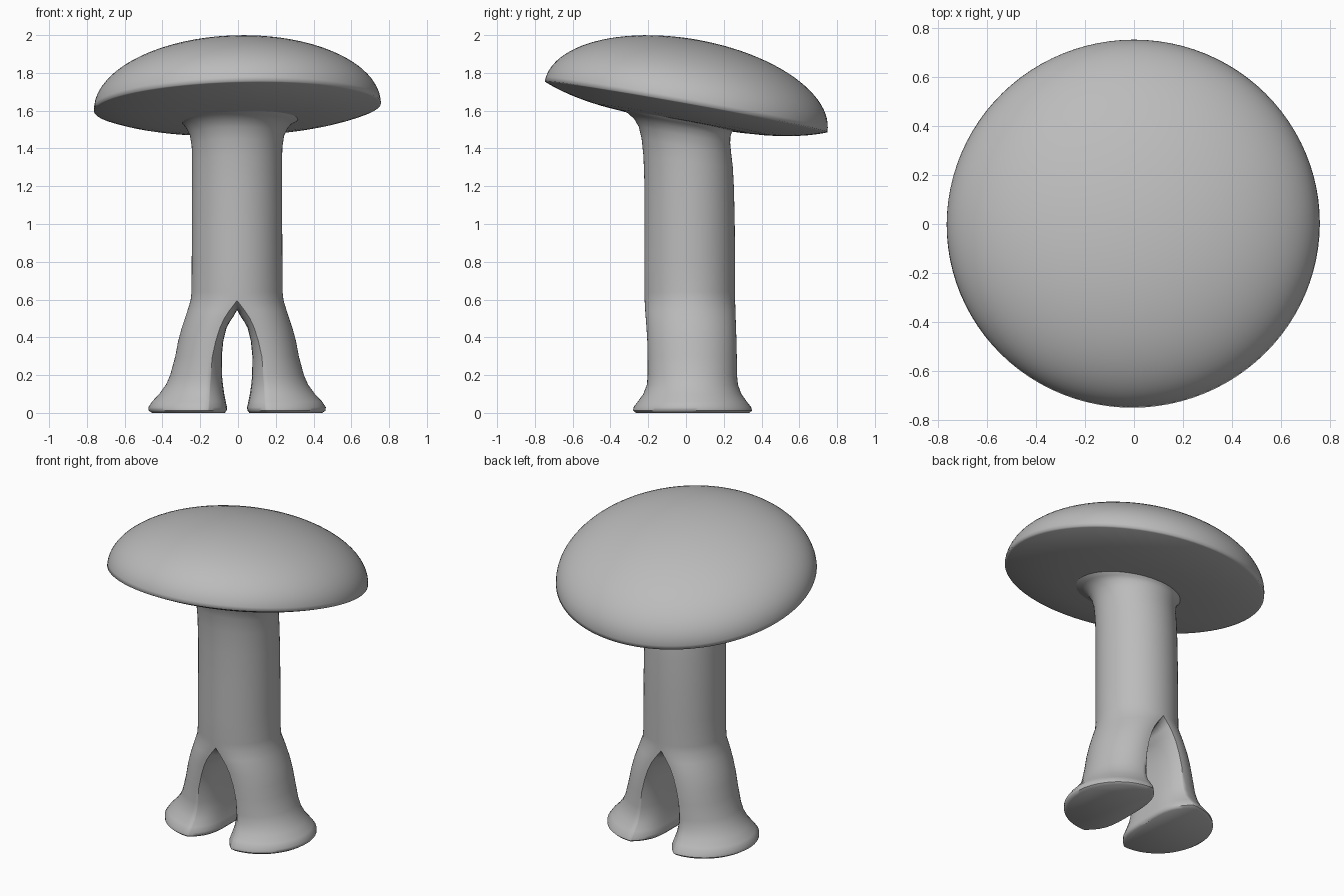
import bpy, bmesh, math
from mathutils import Matrix

if "Cube" in bpy.data.objects:
    bpy.data.objects.remove(bpy.data.objects["Cube"])

grey = bpy.data.materials.new("mid grey")
grey.diffuse_color = (0.5, 0.5, 0.5, 1)
grey.use_nodes = True
grey.node_tree.nodes["Principled BSDF"].inputs["Base Color"].default_value = grey.diffuse_color


def finish(name, bm):
    bmesh.ops.recalc_face_normals(bm, faces=bm.faces)
    me = bpy.data.meshes.new(name)
    bm.to_mesh(me)
    bm.free()
    me.materials.append(grey)
    ob = bpy.data.objects.new(name, me)
    bpy.context.collection.objects.link(ob)
    for p in me.polygons:
        p.use_smooth = True
    return ob


def bridge(bm, a, b, closed):
    n = len(a)
    for i in range(n if closed else n - 1):
        j = (i + 1) % n
        bm.faces.new((a[i], a[j], b[j], b[i]))


# Cap: half ellipsoid with a shallow bulging underside, tipped backwards
A, H, BULGE, SEG = 0.76, 0.36, 0.085, 96
profile = [(A * math.sin(t), H * math.cos(t))
           for t in (math.pi / 2 * i / 24 for i in range(1, 25))]
profile += [(r * A, -BULGE * (1 - r ** 3.5))
            for r in (0.985, 0.96, 0.92, 0.87, 0.8, 0.7, 0.6, 0.45, 0.25, 0.1)]
bm = bmesh.new()
rings = [[bm.verts.new((r * math.cos(2 * math.pi * k / SEG),
                        r * math.sin(2 * math.pi * k / SEG), z))
          for k in range(SEG)] for r, z in profile]
for a, b in zip(rings, rings[1:]):
    bridge(bm, a, b, True)
for ring, z in ((rings[0], H), (rings[-1], -BULGE)):
    tip = bm.verts.new((0, 0, z))
    for k in range(SEG):
        bm.faces.new((ring[k], ring[(k + 1) % SEG], tip))
bm.transform(Matrix.Translation((-0.003, 0, 1.62))
             @ Matrix.Rotation(math.radians(-1.6), 4, 'Y')
             @ Matrix.Rotation(math.radians(-10.2), 4, 'X'))
finish("mushroom_cap", bm)

# Stem and legs: one side lofted from D-shaped sections, then mirrored
NO, NI = 33, 17     # points on the outer curve and inner flat side
# leg sections: z, inner x, outer x, front y, back y, corner rounding
legs = [(0.0, 0.065, 0.45, -0.265, 0.335, 0.10),
        (0.012, 0.055, 0.468, -0.28, 0.35, 0.10),
        (0.03, 0.053, 0.47, -0.278, 0.345, 0.10),
        (0.06, 0.06, 0.45, -0.255, 0.322, 0.09),
        (0.10, 0.068, 0.412, -0.226, 0.293, 0.08),
        (0.15, 0.075, 0.376, -0.207, 0.275, 0.07),
        (0.20, 0.08, 0.354, -0.203, 0.27, 0.06),
        (0.30, 0.081, 0.327, -0.203, 0.269, 0.05),
        (0.38, 0.073, 0.312, -0.205, 0.267, 0.04),
        (0.45, 0.056, 0.293, -0.209, 0.265, 0.035),
        (0.50, 0.038, 0.276, -0.213, 0.263, 0.03),
        (0.54, 0.02, 0.263, -0.216, 0.262, 0.022),
        (0.595, 0.0, 0.246, -0.219, 0.26, 0.0)]
# stem sections: z, half width, front y, back y, slope
stem = [(0.64, 0.241, -0.221, 0.26, 0.0), (0.8, 0.24, -0.221, 0.26, 0.0),
        (1.0, 0.239, -0.22, 0.258, 0.0), (1.2, 0.238, -0.22, 0.254, 0.05),
        (1.33, 0.238, -0.225, 0.248, 0.12), (1.41, 0.24, -0.235, 0.24, 0.18),
        (1.47, 0.25, -0.25, 0.234, 0.18), (1.505, 0.268, -0.273, 0.235, 0.18),
        (1.53, 0.29, -0.305, 0.243, 0.18), (1.545, 0.32, -0.345, 0.26, 0.18),
        (1.56, 0.33, -0.36, 0.27, 0.18)]


def outer(xin, xout, y0, y1, r, z, slope=0.0):
    pts = []
    for i in range(NO):
        a = math.pi * (i / (NO - 1) - 0.5)
        y = (y0 + y1) / 2 + (y1 - y0) / 2 * math.sin(a)
        c = 0.0 if i in (0, NO - 1) else math.cos(a)
        pts.append((xin + r + (xout - xin - r) * c, y, z - slope * y))
    return pts


bm = bmesh.new()
loops = []
for z, xin, xout, y0, y1, r in legs:
    pts = outer(xin, xout, y0, y1, r, z)
    arch = max(0.0, (z - 0.45) / 0.145) * 0.05
    for i in range(1, NI + 1):
        t = math.cos(math.pi * i / (NI + 1))
        pts.append((xin + r * t ** 4, (y0 + y1) / 2 + (y1 - y0) / 2 * t,
                    z - arch * (1 - t ** 4)))
    loops.append([bm.verts.new(p) for p in pts])
for a, b in zip(loops, loops[1:]):
    bridge(bm, a, b, True)
bm.faces.new(loops[0])              # sole
last = loops[-1][:NO]
for z, w, y0, y1, slope in stem:
    ring = [bm.verts.new(p) for p in outer(0, w, y0, y1, 0, z, slope)]
    bridge(bm, last, ring, False)
    last = ring
body = finish("stem_and_legs", bm)
body.location.x = -0.005
mirror = body.modifiers.new("other_side", 'MIRROR')
mirror.use_clip = True

# Keep the sole edges crisp
bpy.context.view_layer.objects.active = body
body.select_set(True)
bpy.ops.object.shade_smooth_by_angle(angle=math.radians(50))
